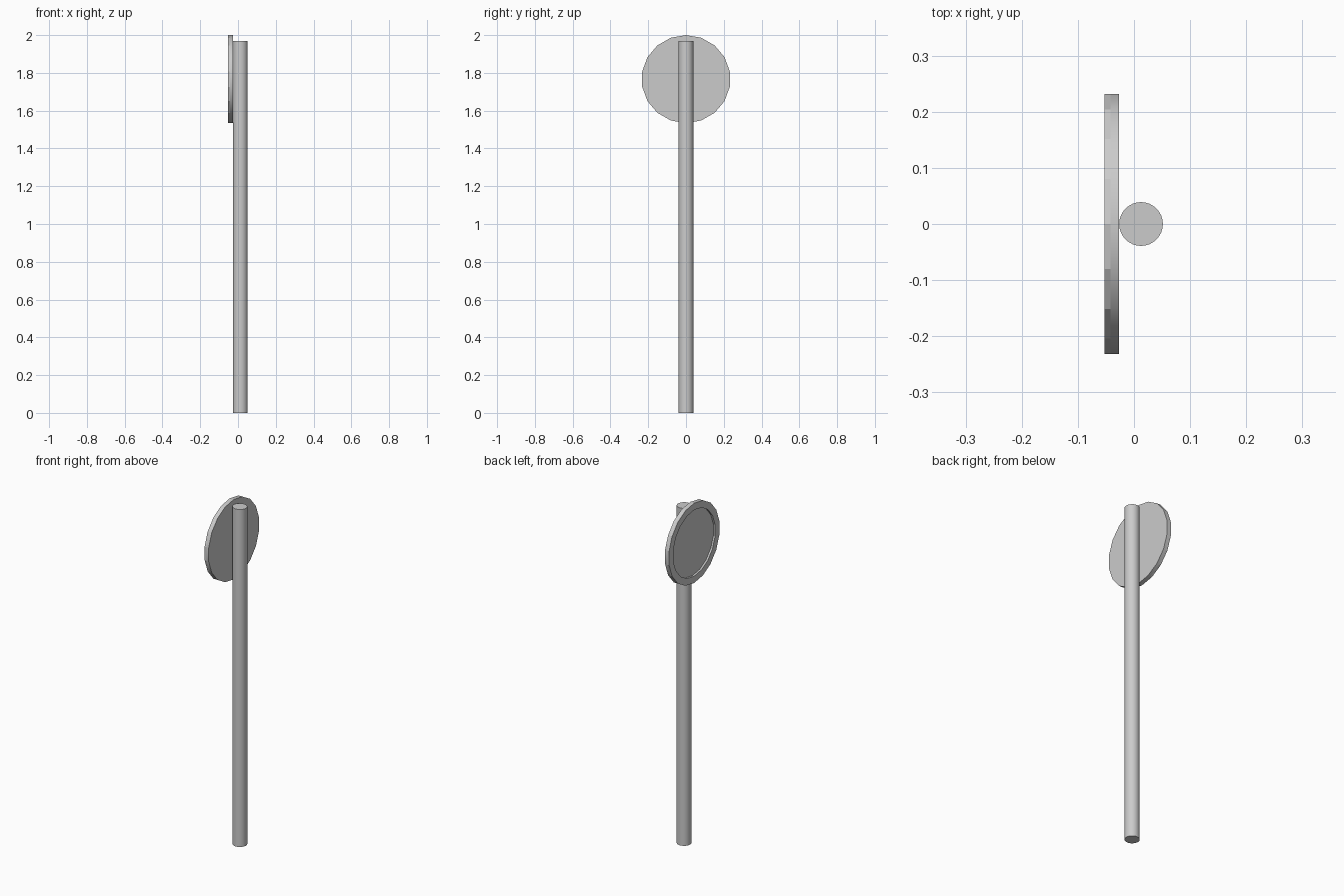
import bpy, bmesh, math

if "Cube" in bpy.data.objects:
    bpy.data.objects.remove(bpy.data.objects["Cube"])

CZ = 1.767          # sign centre height
RY, RZ = 0.2355, 0.233
N = 18
X_FACE, X_STEP, X_BACK = -0.053, -0.042, -0.027


def loft(name, rings, cap_start=True, cap_end=True, closed=False):
    """Skin a list of (x, scale) rings around the sign's x axis."""
    bm = bmesh.new()
    loops = []
    for x, s in rings:
        loops.append([bm.verts.new((x, RY * s * math.sin(2 * math.pi * i / N),
                                    CZ + RZ * s * math.cos(2 * math.pi * i / N)))
                      for i in range(N)])
    pairs = list(zip(loops, loops[1:]))
    if closed:
        pairs.append((loops[-1], loops[0]))
    for a, b in pairs:
        for i in range(N):
            j = (i + 1) % N
            bm.faces.new((a[i], a[j], b[j], b[i]))
    if cap_start:
        bm.faces.new(loops[0])
    if cap_end:
        bm.faces.new(loops[-1])
    bmesh.ops.recalc_face_normals(bm, faces=bm.faces)
    me = bpy.data.meshes.new(name)
    bm.to_mesh(me)
    bm.free()
    ob = bpy.data.objects.new(name, me)
    bpy.context.collection.objects.link(ob)
    return ob


def smooth(ob):
    bpy.ops.object.select_all(action='DESELECT')
    ob.select_set(True)
    bpy.context.view_layer.objects.active = ob
    bpy.ops.object.shade_smooth_by_angle(angle=math.radians(35))


# Sign plate with its raised, flat-shaded rim around a recessed face
plate = loft("sign_plate", [(X_STEP, 1), (X_BACK, 1)], cap_start=False)
smooth(plate)
loft("sign_rim_and_face", [(X_STEP, 1), (X_FACE, 1), (X_FACE, 0.83), (X_STEP, 0.83)],
     cap_start=False)

# Post
bpy.ops.mesh.primitive_cylinder_add(vertices=32, radius=0.039, depth=1.97,
                                    location=(0.0125, 0, 0.985))
post = bpy.context.object
post.name = "post"
smooth(post)
